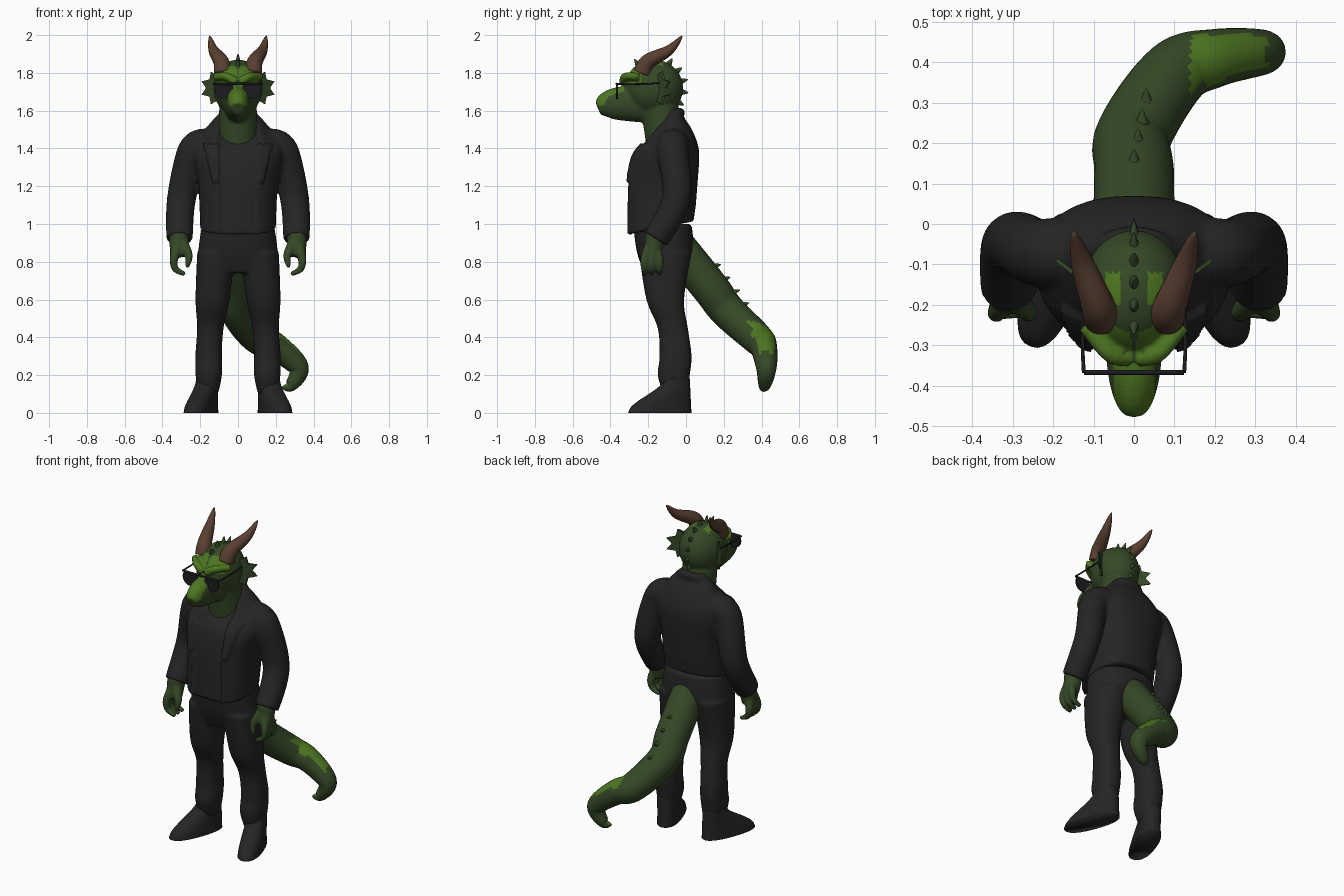
import bpy, bmesh, math
from mathutils import Vector, Matrix

if "Cube" in bpy.data.objects:
    bpy.data.objects.remove(bpy.data.objects["Cube"])


def material(name, red, green, blue):
    mat = bpy.data.materials.new(name)
    mat.use_nodes = True
    colour = (red, green, blue, 1)
    mat.diffuse_color = colour
    shader = mat.node_tree.nodes["Principled BSDF"]
    shader.inputs["Base Color"].default_value = colour
    shader.inputs["Roughness"].default_value = 0.8
    return mat


cloth = material("black cloth", 0.018, 0.018, 0.019)
scales = material("dark green scales", 0.035, 0.065, 0.02)
lime = material("bright green scales", 0.075, 0.18, 0.015)
horn = material("brown horn", 0.1, 0.05, 0.03)
glass = material("dark glass", 0.012, 0.012, 0.015)


def spline(points, steps):
    """Smooth path through tuples of any length."""
    padded = [points[0], *points, points[-1]]
    path = []
    for i in range(len(points) - 1):
        before, start, end, after = padded[i:i + 4]
        for k in range(steps):
            t = k / steps
            path.append([b + t * (c - a) / 2 + t * t * (a - 2.5 * b + 2 * c - d / 2)
                         + t ** 3 * (b - c + (b - a + d - c) / 2)
                         for a, b, c, d in zip(before, start, end, after)])
    return path + [list(points[-1])]


def skin(bm, rings, mirror=False):
    """Bridge matching rings, close both ends, and optionally repeat on the other side."""
    for sign in (1, -1) if mirror else (1,):
        loops = [[bm.verts.new((sign * p[0], p[1], p[2])) for p in ring] for ring in rings]
        count = len(loops[0])
        for low, high in zip(loops, loops[1:]):
            for i in range(count):
                j = (i + 1) % count
                bm.faces.new((low[i], low[j], high[j], high[i]))
        bm.faces.new(loops[0])
        bm.faces.new(loops[-1])


def tube(bm, points, start, end, power=1, mirror=False, squash=1, sides=20, steps=6):
    """Round limb whose radius runs from start to end."""
    path = [Vector(p) for p in spline(points, steps)]
    last = len(path) - 1
    rings = []
    side = None
    for i, centre in enumerate(path):
        along = (path[min(i + 1, last)] - path[max(i - 1, 0)]).normalized()
        side = along.orthogonal() if side is None else side - along * side.dot(along)
        side.normalize()
        radius = start + (end - start) * (i / last) ** power
        ring = []
        for k in range(sides):
            p = centre + Matrix.Rotation(math.tau * k / sides, 3, along) @ side * radius
            ring.append((p.x * squash, p.y, p.z))
        rings.append(ring)
    skin(bm, rings, mirror)


def stack(bm, levels, centre=lambda z: 0, mirror=False, turn=Matrix(), sides=32):
    """Level sections given as (height, half width, front, back)."""
    rings = []
    for z, half, front, back in spline(levels, 5):
        ring = []
        for k in range(sides):
            c, s = (math.copysign(abs(v) ** 0.85, v)
                    for v in (math.cos(math.tau * k / sides), math.sin(math.tau * k / sides)))
            ring.append(turn @ Vector((centre(z) + half * c, (front + back + (back - front) * s) / 2, z)))
        rings.append(ring)
    skin(bm, rings, mirror)


def plate(bm, outline, depth):
    skin(bm, [outline, [Vector(p) + Vector(depth) for p in outline]], True)


def finish(bm, name, mats, voxel=None, smooth=True):
    """Make the object; a voxel size fuses overlapping pieces into one skin."""
    bmesh.ops.recalc_face_normals(bm, faces=bm.faces)
    mesh = bpy.data.meshes.new(name)
    bm.to_mesh(mesh)
    bm.free()
    obj = bpy.data.objects.new(name, mesh)
    bpy.context.collection.objects.link(obj)
    if voxel:
        fuse = obj.modifiers.new("fuse", 'REMESH')
        fuse.mode = 'VOXEL'
        fuse.voxel_size = voxel
        relax = obj.modifiers.new("relax", 'SMOOTH')
        relax.iterations = 4
        graph = bpy.context.evaluated_depsgraph_get()
        obj.data = bpy.data.meshes.new_from_object(obj.evaluated_get(graph))
        obj.modifiers.clear()
    obj.data.materials.clear()
    for mat in mats:
        obj.data.materials.append(mat)
    for face in obj.data.polygons:
        face.use_smooth = smooth
    return obj


# Jacket: torso, sleeves and collar fused into one garment
bm = bmesh.new()
stack(bm, [(0.94, 0.2, -0.33, 0.04), (1.2, 0.21, -0.32, 0.06), (1.35, 0.24, -0.29, 0.07),
           (1.43, 0.23, -0.23, 0.06), (1.52, 0.16, -0.15, 0.02), (1.61, 0.08, -0.09, -0.05)])
tube(bm, [(0.17, -0.07, 1.42), (0.24, -0.07, 1.38), (0.3, -0.05, 1.13), (0.31, -0.16, 0.92)],
     0.09, 0.07, mirror=True)
tube(bm, [(0, -0.03, 1.59), (0.08, -0.06, 1.57), (0.13, -0.21, 1.4), (0.11, -0.3, 1.2)],
     0.026, 0.01, power=4, mirror=True)
jacket = finish(bm, "jacket", [cloth], 0.011)
normals = [v.normal.copy() for v in jacket.data.vertices]
for v, normal in zip(jacket.data.vertices, normals):
    x, y, z = abs(v.co.x), v.co.y, v.co.z
    facing = normal.y < -0.2
    if facing and x < 0.095 and z < 1.5:  # shirt set back between the front edges
        v.co.y += 0.024
    elif facing and 1.22 < z < 1.42 and 0.1 < x < 0.13 + (z - 1.22) / 4:  # lapels
        v.co += normal * 0.014
    if z < 1.1 and x < 0.22:  # hem rises toward the back
        v.co.z += (y + 0.33) * (1.1 - z) * 1.25

# Trousers
bm = bmesh.new()
stack(bm, [(1, 0.19, -0.28, 0.03), (0.85, 0.21, -0.26, 0.04), (0.74, 0.19, -0.22, 0)])
stack(bm, [(0.85, 0.1, -0.25, 0.03), (0.6, 0.09, -0.21, -0.01), (0.45, 0.07, -0.15, 0.01),
           (0.3, 0.07, -0.14, 0.03), (0.2, 0.07, -0.15, 0.02), (0.1, 0.05, -0.12, 0.01)],
      centre=lambda z: min(0.155, 0.18 - 0.075 * z), mirror=True)
finish(bm, "trousers", [cloth], 0.011)

# Boots: toes turned out, upper rising from toe to ankle
pivot = Vector((0.16, -0.04, 0))
turn = Matrix.Translation(pivot) @ Matrix.Rotation(math.radians(20), 4, 'Z') @ Matrix.Translation(-pivot)
rise = [k / 6 for k in range(7)]
bm = bmesh.new()
stack(bm, [(0.18 * t, 0.068 - 0.014 * t, -0.32 + 0.2 * t * t * (3 - 2 * t), 0.03 - 0.01 * t) for t in rise],
      centre=lambda z: pivot.x, mirror=True, turn=turn)
finish(bm, "boots", [cloth])

# Hands with curled fingers
bm = bmesh.new()
tube(bm, [(0.31, -0.16, 0.95), (0.315, -0.18, 0.83)], 0.055, 0.045, mirror=True)
for y in (-0.22, -0.18, -0.14):
    tube(bm, [(0.325, y / 2 - 0.09, 0.87), (0.34, y, 0.81), (0.33, y, 0.76), (0.28, y, 0.735)],
         0.028, 0.012, mirror=True)
tube(bm, [(0.29, -0.19, 0.89), (0.26, -0.22, 0.83), (0.27, -0.23, 0.77)], 0.032, 0.01, mirror=True)
finish(bm, "hands", [scales], 0.007)

# Head: skull, beak-like muzzle, brows and neck
skull = Vector((0, -0.17, 1.72))
bm = bmesh.new()
bmesh.ops.create_uvsphere(bm, u_segments=32, v_segments=20, radius=1,
                          matrix=Matrix.LocRotScale(skull, None, (0.13, 0.155, 0.15)))
tube(bm, [(0, -0.2, 1.64), (0, -0.39, 1.635), (0, -0.465, 1.61)], 0.105, 0.035, power=1.6, squash=0.75)
tube(bm, [(0.01, -0.33, 1.75), (0.06, -0.32, 1.78), (0.12, -0.25, 1.78)], 0.024, 0.02, mirror=True)
tube(bm, [(0, -0.1, 1.38), (0, -0.14, 1.62)], 0.105, 0.1)
head = finish(bm, "head", [scales, lime], 0.0075)
for face in head.data.polygons:
    x, y, z = abs(face.center.x), face.center.y, face.center.z
    brow = 1.745 < z < 1.835 and y < -0.235 and x > (z - 1.76) / 8
    streak = 0.035 < x < 0.07 and -0.2 < y < -0.12 and z > 1.82
    bridge = y < -0.33 and 1.61 < z < 1.75 and x < min(0.05, z - 1.58) and face.normal.z > -0.1
    face.material_index = int(brow or streak or bridge)

# Horns sweeping back
bm = bmesh.new()
tube(bm, [(0.08, -0.23, 1.8), (0.09, -0.2, 1.86), (0.13, -0.09, 1.92), (0.15, -0.02, 1.995)],
     0.046, 0.003, power=2, mirror=True)
finish(bm, "horns", [horn])

# Ear fins: a fan of alternating points and notches
fin = []
for k in range(9):
    angle = math.radians(22 * (k - 4))
    reach = 0.095 if k % 2 else 0.065
    out = reach * math.cos(angle)
    fin.append((0.105 + out, 0.75 * out - 0.16, skull.z + reach * math.sin(angle)))
bm = bmesh.new()
plate(bm, fin, (0, 0.012, 0))
finish(bm, "ear_fins", [scales], smooth=False)

# Crest spikes around the skull
bm = bmesh.new()
for k in range(8):
    angle = math.radians(22 * k - 30)
    out = Vector((0, math.cos(angle), math.sin(angle)))
    tube(bm, [skull + out * 0.13, skull + out * 0.185], 0.026, 0.001, squash=0.7)
finish(bm, "crest_spikes", [scales])

# Tail curling to the left, with a bright patch on top
bm = bmesh.new()
tube(bm, [(0, -0.04, 0.87), (0, 0.13, 0.66), (0, 0.22, 0.54), (0.1, 0.37, 0.4), (0.2, 0.41, 0.35),
          (0.32, 0.425, 0.24), (0.28, 0.415, 0.145), (0.235, 0.4, 0.135)],
     0.1, 0.005, power=2.2, sides=28, steps=10)
tail = finish(bm, "tail", [scales, lime])
for face in tail.data.polygons:
    face.material_index = int(0.14 < face.center.x < 0.33 and face.normal.z > 0.5)

# Tail spikes
bm = bmesh.new()
for k in range(4):
    base = Vector((0.01 * k, 0.15 + 0.05 * k, 0.775 - 0.068 * k))
    tube(bm, [base, base + Vector((0, 0.035, 0.012))], 0.018, 0.001)
finish(bm, "tail_spikes", [scales])

# Sunglasses: flat-topped lenses, top bar and arms
turns = [math.tau * k / 14 for k in range(14)]
bm = bmesh.new()
plate(bm, [(0.074 + 0.05 * math.cos(a), -0.37, min(1.742, 1.71 + 0.05 * math.sin(a))) for a in turns],
      (0, 0.009, 0))
finish(bm, "lenses", [glass], smooth=False)
bm = bmesh.new()
tube(bm, [(-0.124, -0.367, 1.742), (0.124, -0.367, 1.742)], 0.006, 0.006)
tube(bm, [(0.124, -0.368, 1.742), (0.127, -0.3, 1.74), (0.127, -0.14, 1.745)], 0.005, 0.004, mirror=True)
finish(bm, "glasses_frame", [glass])
